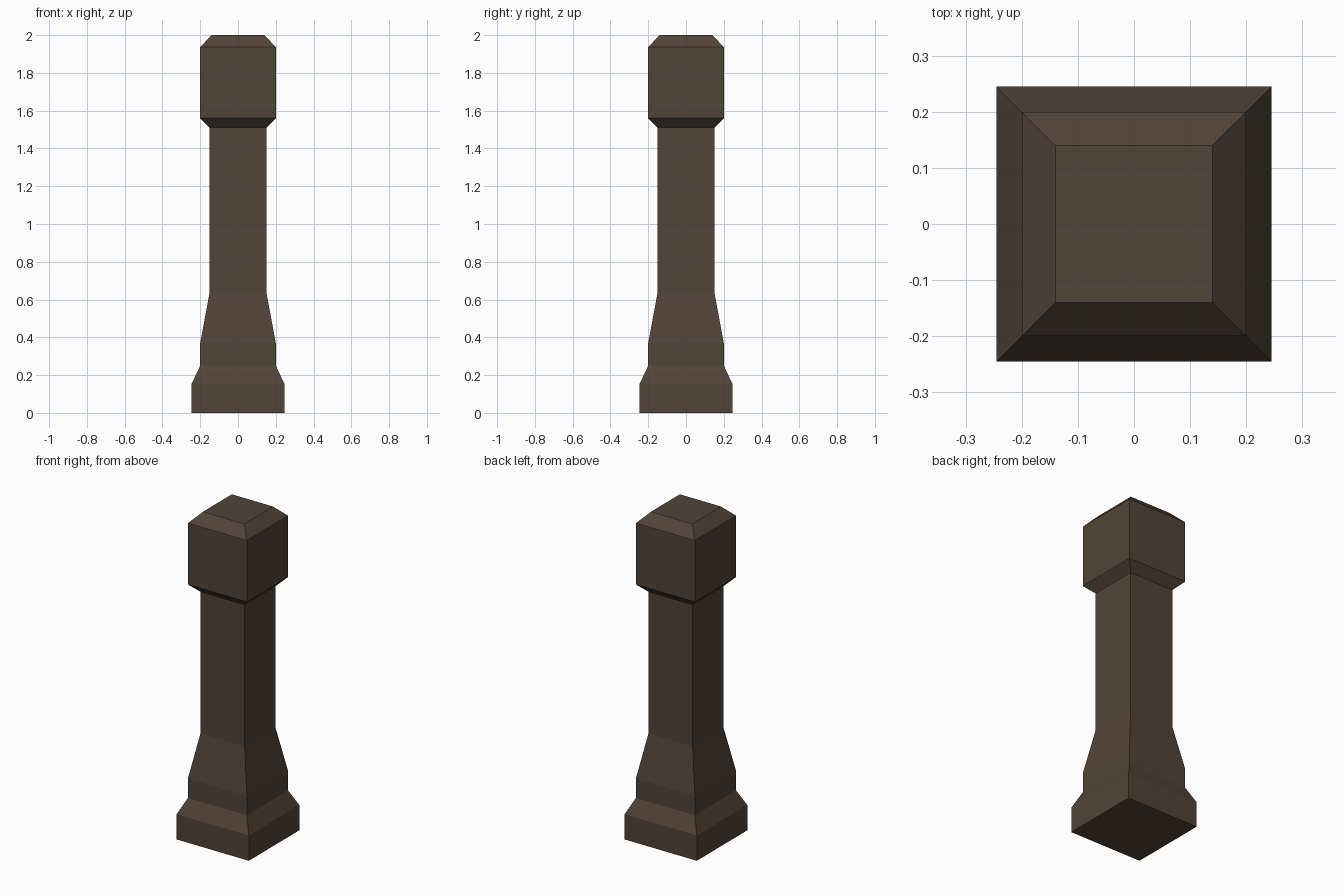
import bpy
import bmesh

cube = bpy.data.objects.get("Cube")
if cube:
    bpy.data.objects.remove(cube, do_unlink=True)

# Single dark wood colour
wood = bpy.data.materials.new("dark_brown_wood")
wood.use_nodes = True
colour = (0.085, 0.058, 0.040, 1.0)
wood.diffuse_color = colour
bsdf = next(n for n in wood.node_tree.nodes if n.type == "BSDF_PRINCIPLED")
bsdf.inputs["Base Color"].default_value = colour
bsdf.inputs["Roughness"].default_value = 0.9


def square_loft(name, profile, cap_bottom=False, cap_top=False):
    """Loft square rings through (half_width, height) pairs."""
    bm = bmesh.new()
    corners = [(-1, -1), (1, -1), (1, 1), (-1, 1)]
    rings = [[bm.verts.new((sx * r, sy * r, z)) for sx, sy in corners]
             for r, z in profile]
    for low, high in zip(rings, rings[1:]):
        for i in range(4):
            j = (i + 1) % 4
            bm.faces.new((low[i], low[j], high[j], high[i]))
    if cap_bottom:
        bm.faces.new(rings[0][::-1])
    if cap_top:
        bm.faces.new(rings[-1])
    mesh = bpy.data.meshes.new(name)
    bm.to_mesh(mesh)
    bm.free()
    mesh.materials.append(wood)
    obj = bpy.data.objects.new(name, mesh)
    bpy.context.collection.objects.link(obj)
    return obj


# Stepped plinth with a sloped shoulder and a flare up to the shaft
square_loft("plinth", [(0.245, 0), (0.245, 0.155), (0.2, 0.25),
                       (0.2, 0.37), (0.15, 0.64)], cap_bottom=True)

# Straight square shaft
square_loft("shaft", [(0.15, 0.64), (0.15, 1.51)])

# Block head, chamfered above and below
square_loft("head", [(0.15, 1.51), (0.2, 1.56), (0.2, 1.937), (0.14, 2.0)],
            cap_top=True)
